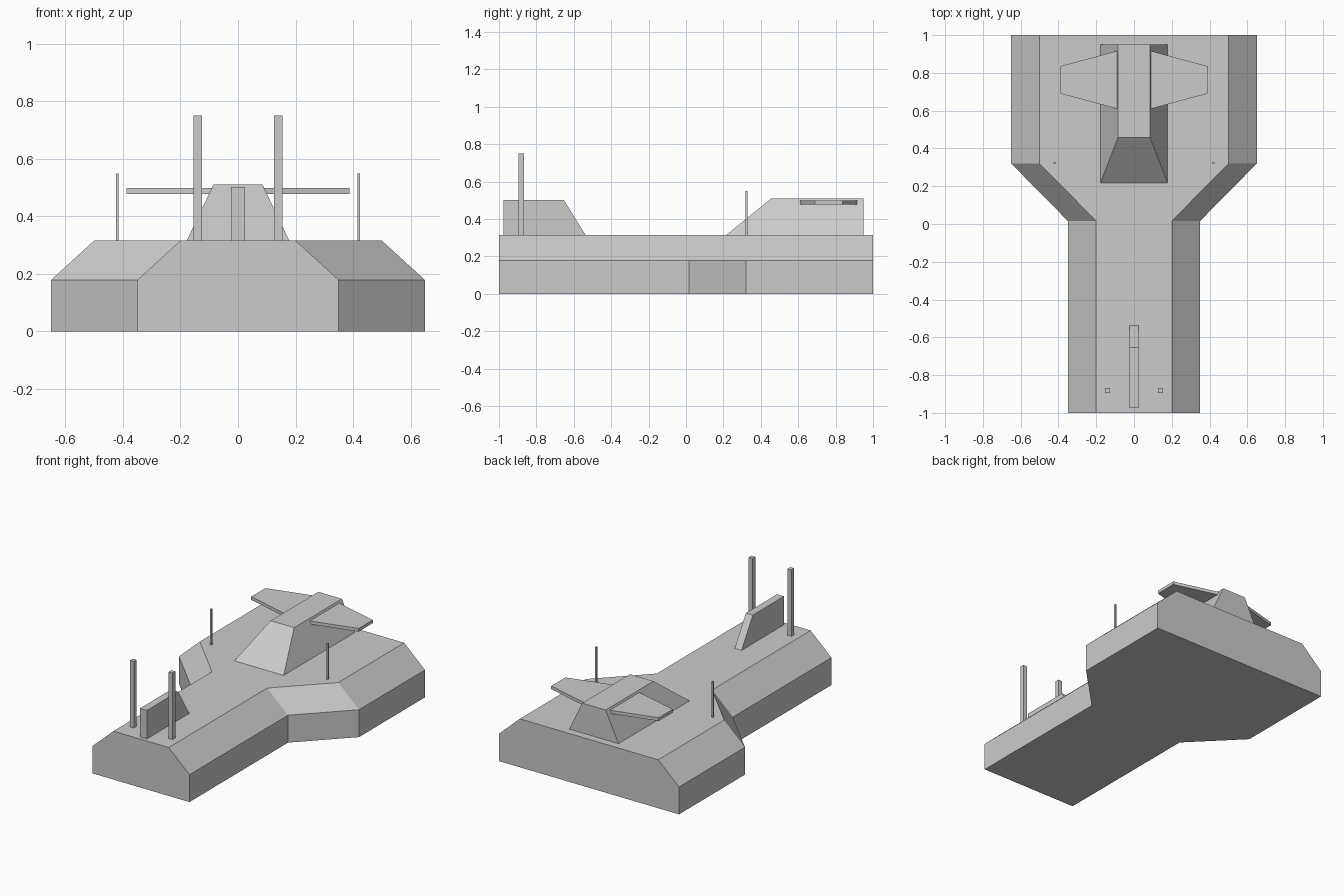
import bpy, bmesh

if "Cube" in bpy.data.objects:
    bpy.data.objects.remove(bpy.data.objects["Cube"])

DECK = 0.316


def loft(name, rings):
    """Closed flat-faced solid through rings of equal point count."""
    bm = bmesh.new()
    loops = [[bm.verts.new(p) for p in ring] for ring in rings]
    n = len(loops[0])
    bm.faces.new(loops[0][::-1])
    bm.faces.new(loops[-1])
    for a, b in zip(loops, loops[1:]):
        for i in range(n):
            j = (i + 1) % n
            bm.faces.new((a[i], a[j], b[j], b[i]))
    bmesh.ops.recalc_face_normals(bm, faces=bm.faces)
    mesh = bpy.data.meshes.new(name)
    bm.to_mesh(mesh)
    bm.free()
    ob = bpy.data.objects.new(name, mesh)
    bpy.context.collection.objects.link(ob)
    return ob


def mirror_x(ob):
    ob.modifiers.new("mirror", 'MIRROR').use_clip = False
    return ob


def rect(hx, y0, y1, z, cx=0.0):
    return [(cx - hx, y0, z), (cx + hx, y0, z), (cx + hx, y1, z), (cx - hx, y1, z)]


def hull_ring(inset, z):
    half = [(0.35, -1), (0.35, 0.016), (0.65, 0.32), (0.65, 1)]
    right = [(x - inset, y, z) for x, y in half]
    return right + [(-x, y, z) for x, y, z in reversed(right)]


# Hull: straight sides, then bevelled up to the deck
loft("hull", [hull_ring(0, 0), hull_ring(0, 0.179), hull_ring(0.15, DECK)])

# Tower with sloped front and sides, vertical back
loft("tower", [rect(0.178, 0.217, 0.95, DECK), rect(0.085, 0.457, 0.95, 0.511)])

# Tapered wings either side of the tower
wing = [(0.09, 0.61), (0.388, 0.69), (0.388, 0.836), (0.09, 0.916)]
mirror_x(loft("wings", [[(x, y, z) for x, y in wing] for z in (0.477, 0.498)]))

# Bow fin with sloped rear edge
loft("bow_fin", [rect(0.025, -0.975, -0.538, DECK), rect(0.025, -0.975, -0.653, 0.502)])

# Tall bow posts and thin antennas
mirror_x(loft("bow_posts", [rect(0.014, -0.895, -0.867, z, 0.14) for z in (DECK, 0.75)]))
mirror_x(loft("antennas", [rect(0.005, 0.319, 0.329, z, 0.42) for z in (DECK, 0.55)]))
